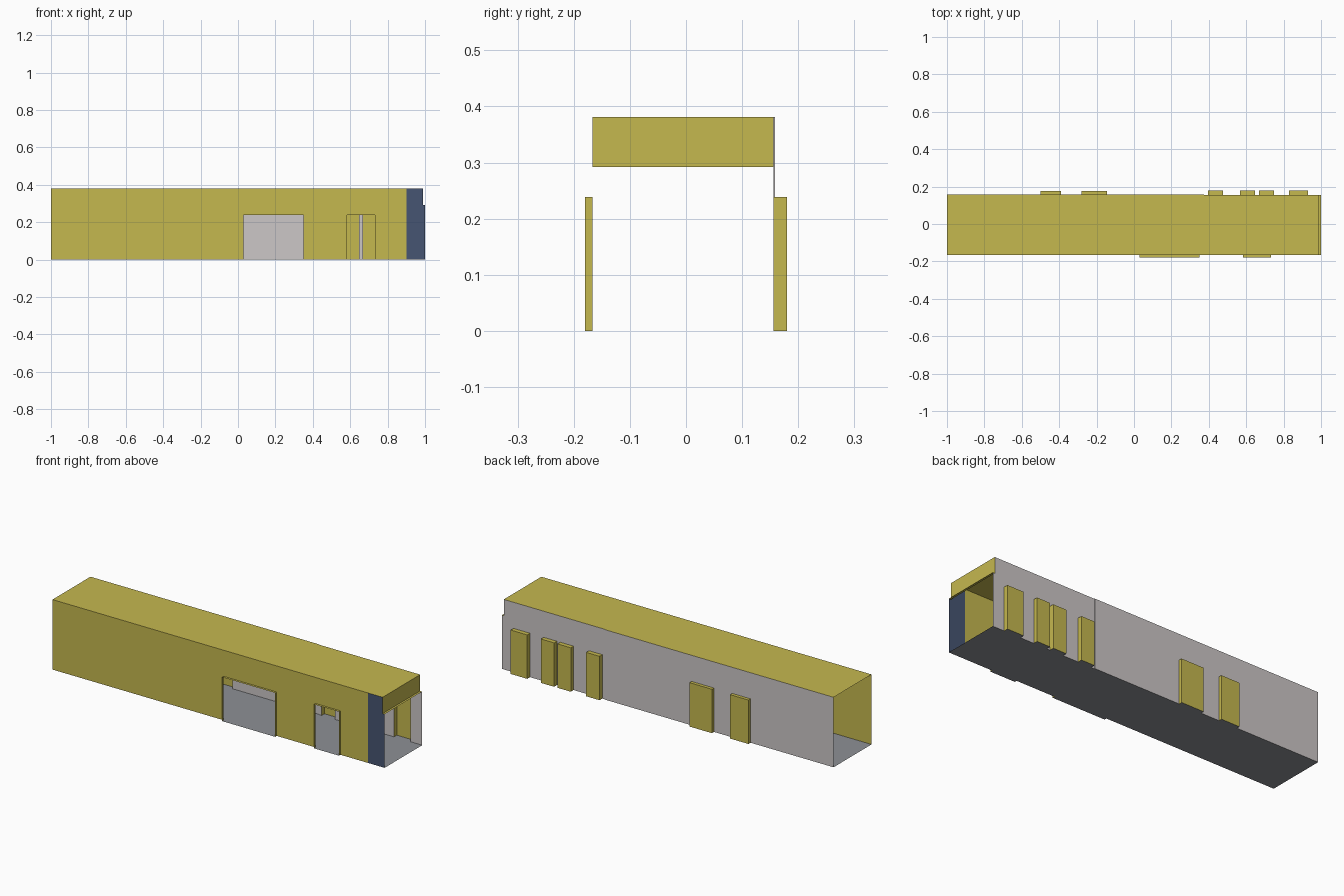
import bpy

if "Cube" in bpy.data.objects:
    bpy.data.objects.remove(bpy.data.objects["Cube"])

# Extents of the open-ended corridor shell
X0, X1, X_LINTEL = -1.0, 1.0, 0.988
H, DOOR_H, LINTEL_Z = 0.381, 0.239, 0.292
Y_FRONT, Y_BACK, Y_BACK_R, X_STEP = -0.167, 0.159, 0.156, 0.375
FRONT_DOORS = [(0.03, 0.35), (0.583, 0.733)]
BACK_DOORS_L = [(-0.50, -0.39), (-0.28, -0.145)]
BACK_DOORS_R = [(0.395, 0.475), (0.568, 0.648), (0.668, 0.748), (0.83, 0.93)]


def material(name, rgb):
    m = bpy.data.materials.new(name)
    lin = [((c / 255 + 0.055) / 1.055) ** 2.4 for c in rgb]
    m.diffuse_color = (*lin, 1)
    m.use_nodes = True
    m.node_tree.nodes["Principled BSDF"].inputs["Base Color"].default_value = m.diffuse_color
    return m


YELLOW = material("mustard_yellow", (197, 184, 79))
GREY = material("light_grey", (204, 199, 199))
NAVY = material("navy_blue", (70, 85, 114))
FLOOR = material("floor_grey", (141, 144, 149))


def sheet(name, quads, mat):
    """One object made of flat quads."""
    verts = [v for q in quads for v in q]
    faces = [tuple(range(i, i + 4)) for i in range(0, len(verts), 4)]
    me = bpy.data.meshes.new(name)
    me.from_pydata(verts, [], faces)
    me.materials.append(mat)
    ob = bpy.data.objects.new(name, me)
    bpy.context.collection.objects.link(ob)
    return ob


def flip(quads, do):
    return [q[::-1] for q in quads] if do else quads


def qx(x, y0, y1, z0, z1):   # faces +x
    return [(x, y0, z0), (x, y1, z0), (x, y1, z1), (x, y0, z1)]


def qy(y, x0, x1, z0, z1):   # faces -y
    return [(x0, y, z0), (x1, y, z0), (x1, y, z1), (x0, y, z1)]


def qz(z, x0, x1, y0, y1):   # faces +z
    return [(x0, y0, z), (x1, y0, z), (x1, y1, z), (x0, y1, z)]


def wall(y, x0, x1, doors, back=False):
    """Full-height piers between doors, short panels above them."""
    quads, x = [], x0
    for a, b in doors:
        quads += [qy(y, x, a, 0, H), qy(y, a, b, DOOR_H, H)]
        x = b
    return flip(quads + [qy(y, x, x1, 0, H)], back)


def end_wall(y, x0, back=False):
    """Pier at the right end, notched back above the lintel line."""
    return flip([qy(y, x0, X1, 0, LINTEL_Z),
                 qy(y, x0, X_LINTEL, LINTEL_Z, H)], back)


def doorway(name, a, b, y_wall, y_out, panel):
    """Projecting jambs and head, optionally closed by a door panel."""
    lo, hi = sorted((y_wall, y_out))
    quads = [qx(a, lo, hi, 0, DOOR_H)[::-1], qx(b, lo, hi, 0, DOOR_H),
             qz(DOOR_H, a, b, lo, hi)]
    if panel:
        quads.append(qy(y_out, a, b, 0, DOOR_H)[::-1])
    sheet(name, quads, YELLOW)
    sheet(name + "_sill", [qz(0, a, b, lo, hi)], FLOOR)


# Walls
sheet("front_wall", wall(Y_FRONT, X0, 0.9, FRONT_DOORS), YELLOW)
sheet("front_end_panel", end_wall(Y_FRONT, 0.9), NAVY)
sheet("back_wall_left", wall(Y_BACK, X0, X_STEP, BACK_DOORS_L, True), GREY)
sheet("back_wall_right", wall(Y_BACK_R, X_STEP, 0.95, BACK_DOORS_R, True)
      + end_wall(Y_BACK_R, 0.95, True), GREY)
sheet("back_wall_step", [qx(X_STEP, Y_BACK_R, Y_BACK, 0, H)], GREY)

# Floor and roof follow the small step in the back wall
for name, z, mat, end in (("floor", 0, FLOOR, X1), ("roof", H, YELLOW, X_LINTEL)):
    sheet(name, [qz(z, X0, X_STEP, Y_FRONT, Y_BACK),
                 qz(z, X_STEP, end, Y_FRONT, Y_BACK_R)], mat)

# Lintel over the right opening with its narrow ledge
sheet("end_lintel", [qx(X_LINTEL, Y_FRONT, Y_BACK_R, LINTEL_Z, H),
                     qz(LINTEL_Z, X_LINTEL, X1, Y_FRONT, Y_BACK_R)], YELLOW)

# Open front doorways and closed back doorways
for i, (a, b) in enumerate(FRONT_DOORS):
    doorway(f"front_doorway_{i}", a, b, Y_FRONT, -0.18, False)
for i, (a, b) in enumerate(BACK_DOORS_L):
    doorway(f"back_left_door_{i}", a, b, Y_BACK, 0.177, True)
for i, (a, b) in enumerate(BACK_DOORS_R):
    doorway(f"back_right_door_{i}", a, b, Y_BACK_R, 0.18, True)
